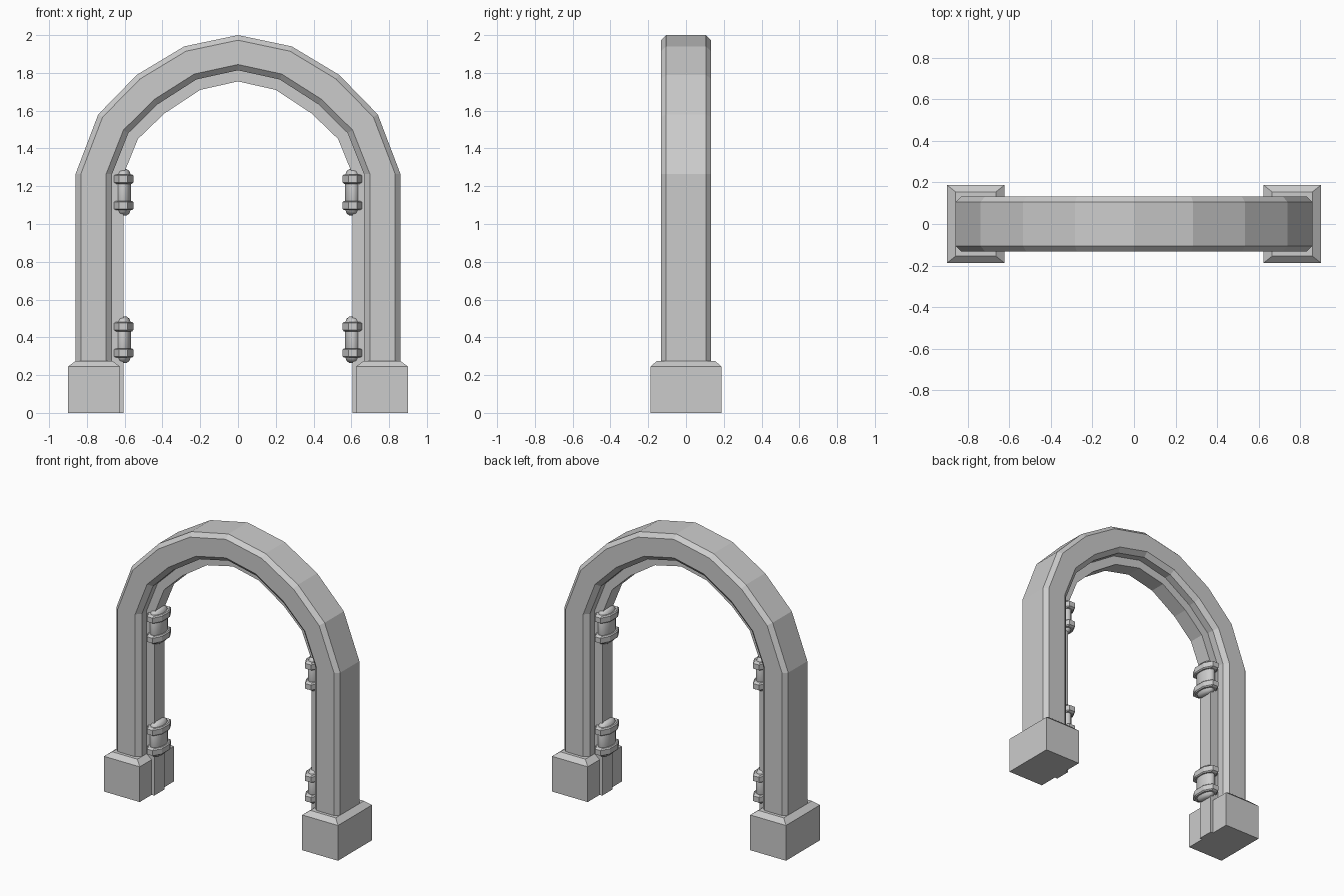
import bpy
import bmesh
import math

cube = bpy.data.objects.get("Cube")
if cube:
    bpy.data.objects.remove(cube, do_unlink=True)

stone = bpy.data.materials.new("grey_stone")
stone.use_nodes = True
GREY = (0.6, 0.6, 0.6, 1)
stone.diffuse_color = GREY
stone.node_tree.nodes["Principled BSDF"].inputs["Base Color"].default_value = GREY


def finish(name, bm, smooth=False):
    bmesh.ops.recalc_face_normals(bm, faces=bm.faces)
    mesh = bpy.data.meshes.new(name)
    bm.to_mesh(mesh)
    bm.free()
    mesh.materials.append(stone)
    obj = bpy.data.objects.new(name, mesh)
    bpy.context.collection.objects.link(obj)
    if smooth:
        bpy.ops.object.select_all(action='DESELECT')
        obj.select_set(True)
        bpy.context.view_layer.objects.active = obj
        bpy.ops.object.shade_smooth_by_angle(angle=math.radians(40))
    return obj


def skin(bm, loops):
    """Join matching closed loops of points and cap both ends."""
    rings = [[bm.verts.new(p) for p in loop] for loop in loops]
    n = len(rings[0])
    for a, b in zip(rings, rings[1:]):
        for i in range(n):
            j = (i + 1) % n
            bm.faces.new((a[i], a[j], b[j], b[i]))
    bm.faces.new(rings[0])
    bm.faces.new(rings[-1])


# Half of the arch path: outer point and matching inner point (x, z)
half = [((0.86, 1.265), (0.605, 1.265)),
        ((0.74, 1.58), (0.53, 1.45)),
        ((0.535, 1.79), (0.39, 1.585)),
        ((0.285, 1.94), (0.2, 1.71))]
apex = ((0, 2.0), (0, 1.755))


def sweep(name, section, foot):
    """Sweep a section of (inward fraction, y) along the arch."""
    right = [((0.86, foot), (0.605, foot))] + half
    left = [((-o[0], o[1]), (-i[0], i[1])) for o, i in reversed(right)]
    bm = bmesh.new()
    skin(bm, [[(o[0] + (i[0] - o[0]) * t, y, o[1] + (i[1] - o[1]) * t)
               for t, y in section] for o, i in right + [apex] + left])
    return finish(name, bm)


# Chamfered arch with its legs, and the narrow strip inside it
front = [(0, -0.105), (0.11, -0.133), (0.635, -0.133), (0.76, -0.105)]
sweep("arch", front + [(t, -y) for t, y in reversed(front)], 0.02)
strip = [(0.7, -0.055), (1, -0.055)]
sweep("inner_strip", strip + [(t, -y) for t, y in reversed(strip)], 0)


# Plinth block with a bevelled top
def plinth(name, side):
    bm = bmesh.new()
    loops = []
    for z, inset in ((0, 0), (0.245, 0), (0.275, 0.04)):
        hx, hy = 0.1375 - inset, 0.187 - inset * 0.8
        loops.append([(side * 0.7625 + sx * hx, sy * hy, z)
                      for sx, sy in ((-1, -1), (1, -1), (1, 1), (-1, 1))])
    skin(bm, loops)
    finish(name, bm)


# Flattened turned part, stretched in y
def turned(name, profile, sides, x, z, smooth):
    bm = bmesh.new()
    loops = []
    for r, h in profile:
        loop = []
        for k in range(sides):
            a = (k + 0.5) * math.tau / sides
            loop.append((x + r * math.cos(a), 1.85 * r * math.sin(a), z + h))
        loops.append(loop)
    skin(bm, loops)
    finish(name, bm, smooth)


dome = [(0.02, 0.122), (0.034, 0.112), (0.042, 0.09)]
barrel = [(r, -h) for r, h in dome] + dome[::-1]
band = [(0.052, -0.025), (0.059, -0.018), (0.059, 0.018), (0.052, 0.025)]

for side, label in ((1, "left"), (-1, "right")):
    plinth(label + "_plinth", side)
    for z, level in ((0.387, "lower"), (1.168, "upper")):
        x = side * 0.608
        tag = label + "_" + level
        turned(tag + "_hinge_barrel", barrel, 16, x, z, True)
        for dz, end in ((-0.07, "bottom"), (0.07, "top")):
            turned(tag + "_hinge_band_" + end, band, 8, x, z + dz, False)
